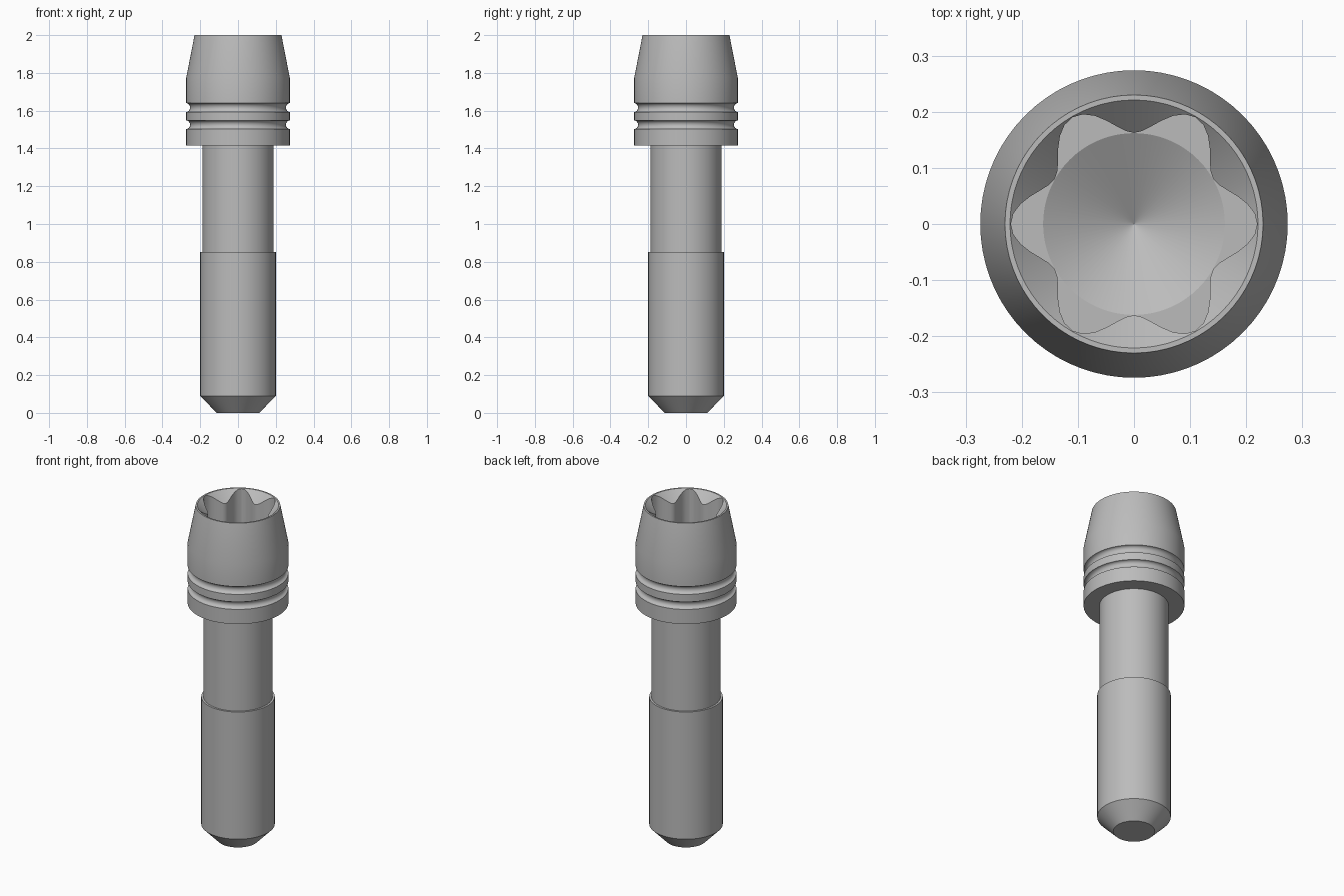
import bpy, bmesh, math

cube = bpy.data.objects.get("Cube")
if cube:
    bpy.data.objects.remove(cube)

SEGMENTS = 72
TOP = 2.0
RIM = 0.221        # inner edge of the rim
FLOOR = 1.62       # bottom of the drive socket

steel = bpy.data.materials.new("grey steel")
steel.use_nodes = True
grey = (0.5, 0.5, 0.5, 1)
steel.diffuse_color = grey
steel.node_tree.nodes["Principled BSDF"].inputs["Base Color"].default_value = grey


def lobe(a):
    """Radius of the six-lobed socket wall at an angle."""
    return 0.191 + 0.0285 * math.cos(6 * a)


def groove(z0, z1, radius, depth, steps=8):
    """Rounded groove profile running from z0 up to z1."""
    return [(radius - depth * math.sin(math.pi * i / steps),
             (z0 + z1) / 2 - (z1 - z0) / 2 * math.cos(math.pi * i / steps))
            for i in range(steps + 1)]


def turned(name, rings):
    """Skin a list of rings; each ring maps an angle to (radius, z)."""
    bm = bmesh.new()
    angles = [2 * math.pi * i / SEGMENTS for i in range(SEGMENTS)]
    loops = []
    for ring in rings:
        loop = []
        for a in angles:
            r, z = ring(a)
            loop.append(bm.verts.new((r * math.cos(a), r * math.sin(a), z)))
        loops.append(loop)
    for low, high in zip(loops, loops[1:]):
        for i in range(SEGMENTS):
            j = (i + 1) % SEGMENTS
            bm.faces.new((low[i], low[j], high[j], high[i]))
    bm.faces.new(loops[0][::-1])
    bm.faces.new(loops[-1])
    # Collapse rings that shrink to a point
    bmesh.ops.remove_doubles(bm, verts=bm.verts, dist=1e-5)
    bmesh.ops.recalc_face_normals(bm, faces=bm.faces)
    mesh = bpy.data.meshes.new(name)
    bm.to_mesh(mesh)
    bm.free()
    mesh.materials.append(steel)
    obj = bpy.data.objects.new(name, mesh)
    bpy.context.collection.objects.link(obj)
    bpy.ops.object.select_all(action="DESELECT")
    obj.select_set(True)
    bpy.context.view_layer.objects.active = obj
    bpy.ops.object.shade_smooth_by_angle(angle=math.radians(25))
    return obj


def circles(points):
    return [lambda a, p=p: p for p in points]


# Shank: chamfered tip, thick lower body, slimmer neck up into the head
shank = turned("shank", circles([
    (0.113, 0), (0.2, 0.09), (0.2, 0.853), (0.188, 0.853), (0.188, 1.43)]))

# Head: collar, two round grooves, tapered crown, then the socket inside
outside = [(0.18, 1.415), (0.274, 1.415)]
outside += groove(1.503, 1.548, 0.274, 0.02)
outside += groove(1.593, 1.64, 0.274, 0.02)
outside += [(0.274, 1.775), (0.23, TOP), (RIM, TOP)]
socket = [
    lambda a: (lobe(a), TOP - (RIM - lobe(a))),   # countersink meets lobes
    lambda a: (lobe(a), FLOOR),                   # foot of the lobed wall
    lambda a: (0.162, FLOOR),                     # edge of the drill point
    lambda a: (0.0005, FLOOR - 0.09),
]
head = turned("socket_head", circles(outside) + socket)
